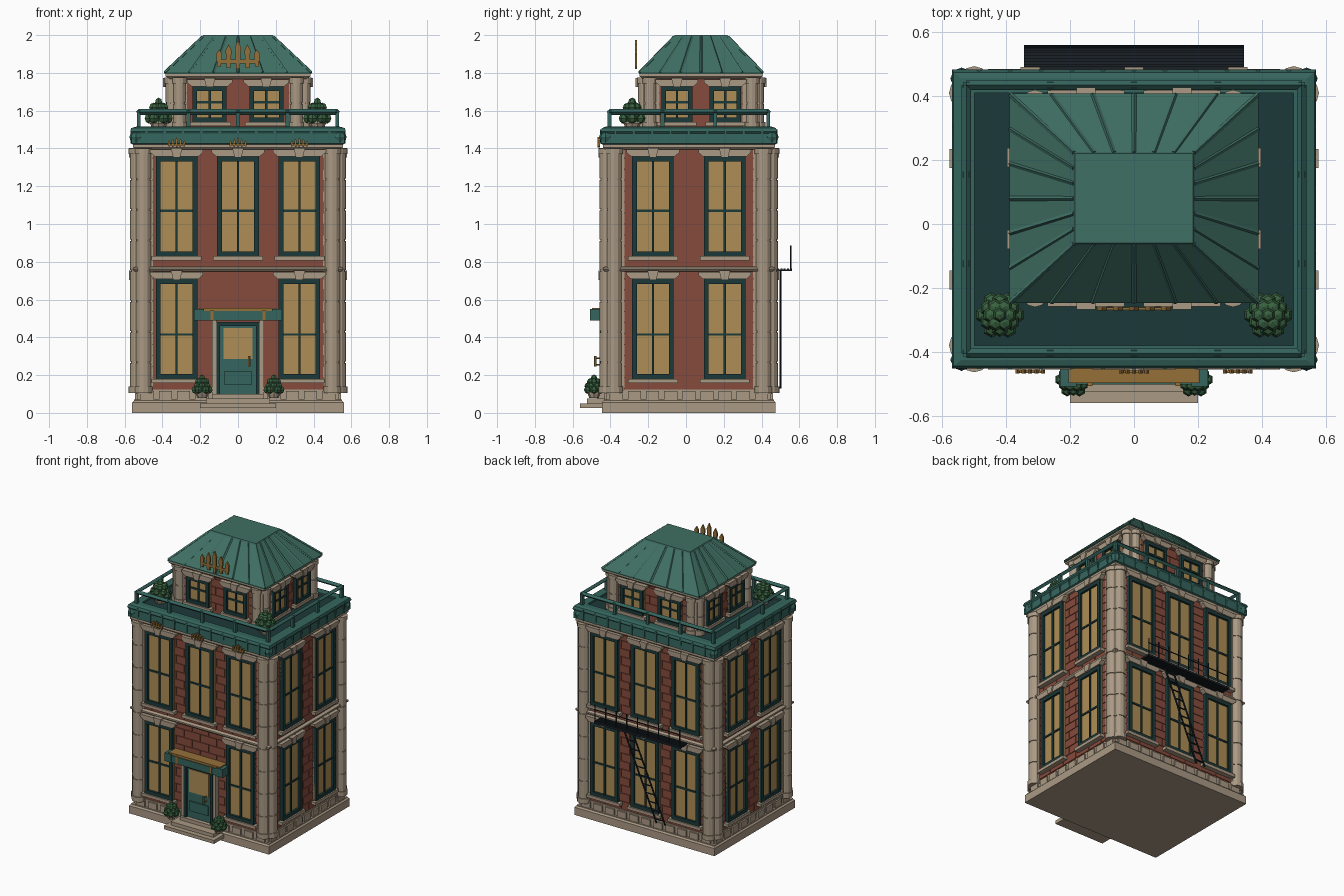
import bpy, bmesh
from math import pi, sin, cos
from mathutils import Matrix, Vector

if "Cube" in bpy.data.objects:
    bpy.data.objects.remove(bpy.data.objects["Cube"])

COL = dict(stone=(.40, .32, .23), brick=(.24, .07, .045), teal=(.035, .13, .11), dark=(.012, .04, .04),
           glass=(.42, .27, .09), roof=(.05, .16, .125), gold=(.30, .16, .04), leaf=(.04, .12, .05),
           iron=(.01, .015, .02))
MAT = {}
for k, c in COL.items():
    MAT[k] = bpy.data.materials.new(k)
    MAT[k].diffuse_color = (*c, 1)
parts = {}


def get(name, mat):
    if name not in parts:
        parts[name] = (bmesh.new(), mat)
    return parts[name][0]


def box(name, mat, x, y, z, M=Matrix()):
    """Box from (min, max) pairs."""
    c = Vector([(a + b) / 2 for a, b in (x, y, z)])
    s = [abs(b - a) for a, b in (x, y, z)]
    bmesh.ops.create_cube(get(name, mat), size=1, matrix=M @ Matrix.Translation(c) @ Matrix.Diagonal((*s, 1)))


def cone(name, mat, x, y, z, r1, r2, n=8, M=Matrix()):
    bmesh.ops.create_cone(get(name, mat), cap_ends=True, segments=n, radius1=r1, radius2=r2, depth=z[1] - z[0],
                          matrix=M @ Matrix.Translation((x, y, sum(z) / 2)))


def rod(name, mat, p, q, r, n=6, M=Matrix()):
    p, q = Vector(p), Vector(q)
    R = (q - p).to_track_quat('Z', 'Y').to_matrix().to_4x4()
    bmesh.ops.create_cone(get(name, mat), cap_ends=True, segments=n, radius1=r, radius2=r, depth=(q - p).length,
                          matrix=M @ Matrix.Translation((p + q) / 2) @ R)


def ball(name, mat, p, s, M=Matrix(), n=6):
    bmesh.ops.create_uvsphere(get(name, mat), u_segments=n, v_segments=max(4, n // 2), radius=1,
                              matrix=M @ Matrix.Translation(p) @ Matrix.Diagonal((*s, 1)))


def loft(name, mat, cy, rings):
    """Stack of rectangles (half x, half y, z), closed at both ends."""
    bm = get(name, mat)
    L = [[bm.verts.new((sx * hx, cy + sy * hy, z)) for sx, sy in ((-1, -1), (1, -1), (1, 1), (-1, 1))]
         for hx, hy, z in rings]
    for a, b in zip(L, L[1:]):
        for i in range(4):
            bm.faces.new((a[i], a[(i + 1) % 4], b[(i + 1) % 4], b[i]))
    bm.faces.new(L[0][::-1])
    bm.faces.new(L[-1])


def prism(name, mat, pts, y0, y1, M=Matrix()):
    """x-z outline pushed from y0 to y1."""
    bm = get(name, mat)
    A, B = ([bm.verts.new(M @ Vector((x, y, z))) for x, z in pts] for y in (y0, y1))
    bm.faces.new(A)
    bm.faces.new(B[::-1])
    for i in range(len(pts)):
        j = (i + 1) % len(pts)
        bm.faces.new((A[i], B[i], B[j], A[j]))


def window(tag, M, d, u, z0, z1, w, bar, f=.025, keyed=True):
    """Glazed sash with frame, sill, lintel and keystone on the wall at y = -d."""
    h = w / 2
    box(tag + '_glass', 'glass', (u - h, u + h), (-d - .014, -d + .01), (z0, z1), M)
    for s in (-1, 1):
        box(tag + '_frames', 'dark', (u + s * h, u + s * (h - f)), (-d - .03, -d), (z0, z1), M)
    for a, b in ((z0, z0 + f), (z1 - f, z1)):
        box(tag + '_frames', 'dark', (u - h, u + h), (-d - .03, -d), (a, b), M)
    box(tag + '_bars', 'dark', (u - .006, u + .006), (-d - .022, -d), (z0, z1), M)
    box(tag + '_bars', 'dark', (u - h, u + h), (-d - .021, -d), (bar - .006, bar + .006), M)
    box(tag + '_sills', 'stone', (u - h - .022, u + h + .022), (-d - .04, -d), (z0 - .022, z0), M)
    prism(tag + '_lintels', 'stone', [(u - h - .005, z1), (u + h + .005, z1), (u + h + .03, z1 + .022),
          (u + h + .03, z1 + .038), (u - h - .03, z1 + .038), (u - h - .03, z1 + .022)], -d - .038, -d, M)
    prism(tag + '_keystones', 'stone', [(u - .018, z1 - .004), (u + .018, z1 - .004), (u + .03, z1 + .045),
          (u - .03, z1 + .045)], -d - .047, -d, M)


def column(tag, M, u, d, r, z0, z1, n):
    """Half-engaged column of stacked drums with base and cap."""
    st = (z1 - z0) / n
    for i in range(n):
        a, b = z0 + i * st, z0 + (i + 1) * st
        cone(tag, 'stone', u, -d, (a + .004, b - .004), r, r, 12, M)
    cone(tag, 'stone', u, -d, (z0, z1), r - .005, r - .005, 12, M)
    for a, b in ((z0, z0 + .035), (z1 - .03, z1)):
        cone(tag, 'stone', u, -d, (a, b), r + .007, r + .007, 12, M)


def bricks(tag, M, hw, d, z0, z1):
    h, L, row, z = .058, .13, 0, z0
    while z < z1 - .01:
        u = -hw - (L / 2 if row % 2 else 0)
        while u < hw:
            a, b = max(u, -hw) + .003, min(u + L, hw) - .003
            if b > a:
                box(tag, 'brick', (a, b), (-d - .005, -d + .004), (z + .003, min(z + h, z1) - .003), M)
            u += L
        z += h
        row += 1


def spikes(tag, x, y, z, w, h):
    """Fan of five pointed leaves."""
    for i, k in enumerate((.68, .85, 1, .85, .68)):
        u = x + (i - 2) * w
        t = w * .32
        prism(tag, 'gold', [(u - t * .6, z + (1 - k) * h * .3), (u + t * .6, z + (1 - k) * h * .3),
              (u + t, z + h * k * .75), (u, z + h * k), (u - t, z + h * k * .75)], y - .006, y + .006)
    box(tag, 'gold', (x - w * 2.2, x + w * 2.2), (y - .004, y + .004), (z + h * .2, z + h * .32))


def shrub(tag, x, y, z, s):
    cone(tag + '_pots', 'stone', x, y, (z, z + .5 * s), .45 * s, .65 * s, 8)
    cone(tag + '_pots', 'stone', x, y, (z + .4 * s, z + .52 * s), .74 * s, .74 * s, 8)
    for k, (r, h) in enumerate(((.68, .75), (.55, 1.1), (.36, 1.5))):
        for i in range(6):
            a = (i + k / 2) * pi / 3
            ball(tag + '_leaves', 'leaf', (x + r * s * cos(a), y + r * s * sin(a), z + h * s), (.36 * s,) * 3)
    cone(tag + '_leaves', 'leaf', x, y, (z + .5 * s, z + 1.7 * s), .75 * s, .3 * s, 6)
    ball(tag + '_leaves', 'leaf', (x, y, z + 1.85 * s), (.3 * s, .3 * s, .36 * s))


CY, UY = .015, .08
# plinth and wall core
loft('plinth', 'stone', CY, [(.56, .46, 0), (.56, .46, .055), (.55, .45, .065), (.55, .45, .07)])
loft('plinth_course', 'stone', CY, [(.535, .435, .065), (.535, .435, .125)])
loft('main_walls', 'brick', CY, [(.53, .43, .1), (.53, .43, 1.42)])
loft('floor_band', 'stone', CY, [(.545, .445, .748), (.555, .455, .758), (.555, .455, .768), (.54, .44, .775)])
loft('top_band', 'stone', CY, [(.545, .445, 1.395), (.555, .455, 1.405), (.555, .455, 1.42)])
loft('attic_walls', 'brick', UY, [(.35, .30, 1.49), (.35, .30, 1.79)])
loft('attic_cornice', 'stone', UY, [(.36, .31, 1.768), (.385, .325, 1.782), (.385, .325, 1.80)])

# four sides: columns, windows, bricks, dentils
for k in range(4):
    R = Matrix.Rotation(k * pi / 2, 4, 'Z')
    M, A = Matrix.Translation((0, CY, 0)) @ R, Matrix.Translation((0, UY, 0)) @ R
    side = k % 2
    d, cu, hw = (.53, .395, .43) if side else (.43, .50, .53)
    ad, au, ahw, aw = (.35, .27, .30, .128) if side else (.30, .31, .35, .15)
    bricks('main_bricks', M, hw - .07, d, .13, 1.395)
    bricks('attic_bricks', A, ahw - .07, ad, 1.52, 1.77)
    for s in (-1, 1):
        column('main_columns', M, s * cu, d, .042, .105, 1.40, 8)
        column('attic_columns', A, s * au, ad, .033, 1.505, 1.775, 2)
        window('attic_window', A, ad, s * aw, 1.54, 1.728, .18 if not side else .165, 1.645, .024)
    for u in ((-.19, .19) if side else (-.325, 0, .325)):
        window('upper_window', M, d, u, .83, 1.357, .22, 1.07)
        if not (k == 0 and u == 0):
            window('lower_window', M, d, u, .18, .708, .22, .415)
    n = 9 if side else 11
    for i in range(n):
        u = (i - (n - 1) / 2) * .096
        box('plinth_blocks', 'stone', (u - .035, u + .035), (-d - .016, -d), (.07, .115), M)
    # roof terrace cornice ribs and railing
    cw, e = (.42, .525) if side else (.525, .42)
    for i in range(n):
        u = (i - (n - 1) / 2) * .097
        box('cornice_ribs', 'teal', (u - .006, u + .006), (-d - .039, -d), (1.425, 1.50), M)
    rod('terrace_rail', 'teal', (-cw, -e, 1.593), (cw, -e, 1.593), .015, 4, M)
    m = 4 if side else 5
    for i in range(m):
        u = -cw + 2 * cw * i / (m - 1)
        box('terrace_posts', 'teal', (u - .01, u + .01), (-e - .01, -e + .01), (1.50, 1.60), M)

# corner piers and cornice knobs
for sx in (-1, 1):
    for sy in (-1, 1):
        box('main_piers', 'stone', (sx * .45, sx * .54), (CY + sy * .34, CY + sy * .44), (.10, 1.41))
        box('attic_piers', 'stone', (sx * .27, sx * .358), (UY + sy * .22, UY + sy * .308), (1.50, 1.78))
        ball('cornice_knobs', 'teal', (sx * .54, CY + sy * .44, 1.46), (.035, .035, .045), n=8)

# terrace cornice and floor
loft('terrace_cornice', 'teal', CY, [(.545, .445, 1.415), (.565, .465, 1.425), (.562, .462, 1.48), (.57, .468, 1.49),
     (.565, .46, 1.508), (.54, .44, 1.515), (.50, .395, 1.515), (.50, .395, 1.49)])
box('terrace_floor', 'dark', (-.5, .5), (-.38, .41), (1.48, 1.503))

# mansard roof with standing seams
E, T = (.39, .328, 1.80), (.185, .14, 2.0)
loft('mansard_roof', 'roof', UY, [(.39, .328, 1.793), E, (.19, .145, 1.99), (.185, .14, 2.0)])
for i in range(7):
    t = -1 + i / 3
    for s in (-1, 1):
        rod('roof_seams', 'roof', (t * .388, UY + s * .326, 1.802), (t * .188, UY + s * .143, 1.99), .008, 4)
        if abs(t) < .99:
            rod('roof_seams', 'roof', (s * .388, UY + t * .326, 1.802), (s * .188, UY + t * .143, 1.99), .008, 4)

# gilded crests
spikes('roof_crest', 0, -.265, 1.82, .05, .155)
for x in (-.325, 0, .325):
    spikes('window_crest', x, -.462, 1.405, .02, .055)

# entrance: steps, door, awning
box('lower_step', 'stone', (-.20, .20), (-.56, -.44), (.025, .05))
box('upper_step', 'stone', (-.17, .17), (-.525, -.42), (.05, .075))
box('door_sill', 'stone', (-.135, .135), (-.47, -.41), (.07, .10))
for s in (-1, 1):
    box('door_surround', 'stone', (s * .113, s * .138), (-.452, -.41), (.10, .49))
    box('door_frame', 'dark', (s * .095, s * .115), (-.458, -.41), (.10, .48))
    box('awning_ends', 'teal', (s * .18, s * .232), (-.508, -.415), (.49, .55))
    box('awning_trim', 'gold', (s * .13, s * .145), (-.507, -.42), (.492, .545))
    shrub('entrance_shrub', s * .19, -.487, .08, .056)
    shrub('terrace_shrub', s * .42, -.285, 1.503, .075)
box('door_frame', 'dark', (-.115, .115), (-.458, -.41), (.46, .48))
box('door_leaf', 'teal', (-.095, .095), (-.442, -.41), (.10, .46))
box('door_glass', 'glass', (-.078, .078), (-.447, -.43), (.285, .45))
box('door_panel', 'teal', (-.075, .075), (-.45, -.43), (.15, .22))
rod('door_handle', 'gold', (.06, -.48, .245), (.06, -.48, .30), .007)
for z in (.255, .29):
    rod('door_handle', 'gold', (.06, -.48, z), (.06, -.44, z), .004)
box('awning', 'teal', (-.20, .20), (-.503, -.415), (.49, .54))
box('awning_top', 'gold', (-.205, .205), (-.498, -.415), (.54, .556))

# fire escape on the back: platform, railing, slanted ladder
for y in (.488, .505, .522, .54, .555):
    box('escape_platform', 'iron', (-.345, .345), (y - .005, y + .005), (.75, .765))
box('escape_platform', 'iron', (-.345, .345), (.475, .56), (.752, .76))
for i in range(9):
    x = -.338 + i * .0845
    rod('escape_railing', 'iron', (x, .555, .76), (x, .555, .885), .004)
rod('escape_railing', 'iron', (-.345, .555, .85), (.345, .555, .85), .004)
for dx in (-.035, .035):
    rod('escape_ladder', 'iron', (.12 + dx, .50, .755), (-.15 + dx, .50, .13), .006)
for i in range(11):
    t = (i + .5) / 11
    x, z = .12 - .27 * t, .755 - .625 * t
    rod('escape_ladder', 'iron', (x - .035, .50, z), (x + .035, .50, z), .005)

# turn collected parts into objects
for name, (bm, mat) in parts.items():
    bmesh.ops.recalc_face_normals(bm, faces=bm.faces[:])
    me = bpy.data.meshes.new(name)
    bm.to_mesh(me)
    bm.free()
    me.materials.append(MAT[mat])
    bpy.context.collection.objects.link(bpy.data.objects.new(name, me))

for m in bpy.data.materials:
    if m.users and not m.is_grease_pencil:
        m.use_nodes = True
        m.node_tree.nodes["Principled BSDF"].inputs["Base Color"].default_value = m.diffuse_color
